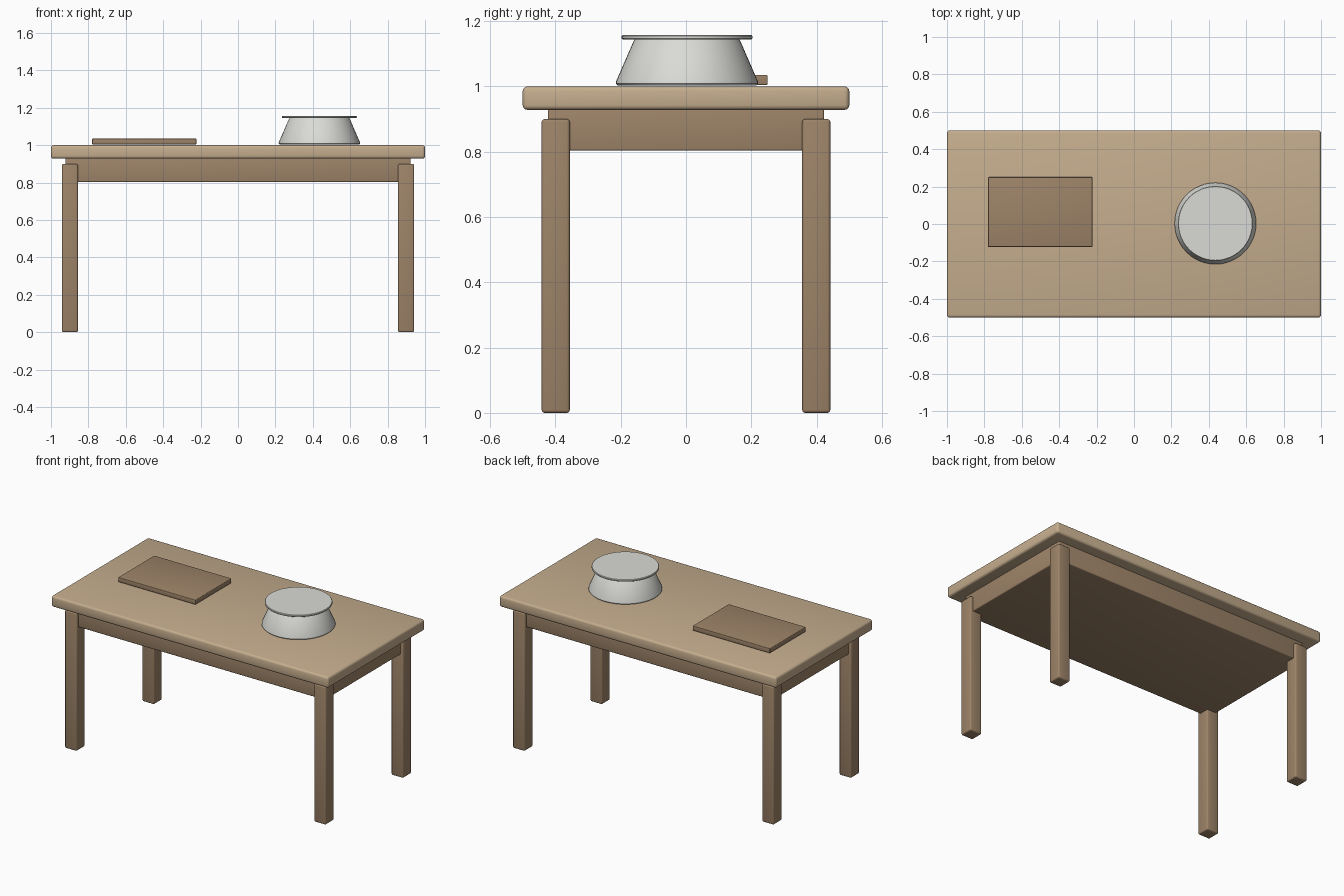
import bpy
import bmesh
import math

if "Cube" in bpy.data.objects:
    bpy.data.objects.remove(bpy.data.objects["Cube"], do_unlink=True)


def make_material(name, rgb):
    mat = bpy.data.materials.new(name)
    mat.use_nodes = True
    colour = (*rgb, 1.0)
    mat.diffuse_color = colour
    mat.node_tree.nodes["Principled BSDF"].inputs["Base Color"].default_value = colour
    return mat


light_wood = make_material("light wood", (0.56, 0.42, 0.27))
dark_wood = make_material("dark wood", (0.34, 0.23, 0.14))
pale_ceramic = make_material("pale ceramic", (0.70, 0.71, 0.67))


def finish(obj, mat):
    obj.data.materials.append(mat)
    bpy.ops.object.select_all(action="DESELECT")
    obj.select_set(True)
    bpy.context.view_layer.objects.active = obj
    bpy.ops.object.shade_smooth_by_angle(angle=math.radians(35))
    return obj


def rounded_box(name, low, high, radius, mat):
    """Box between two corners with softly rounded edges."""
    bpy.ops.mesh.primitive_cube_add(size=1)
    obj = bpy.context.object
    obj.name = name
    for v in obj.data.vertices:
        v.co = [l if c < 0 else h for c, l, h in zip(v.co, low, high)]
    bevel = obj.modifiers.new("rounded edges", "BEVEL")
    bevel.width = radius
    bevel.segments = 3
    bpy.ops.object.modifier_apply(modifier=bevel.name)
    return finish(obj, mat)


def lathe(name, profile, centre, mat, steps=48):
    """Spin a radius/height profile around the vertical axis."""
    bm = bmesh.new()
    verts = [bm.verts.new((r, 0, z)) for r, z in profile]
    edges = [bm.edges.new(pair) for pair in zip(verts, verts[1:])]
    bmesh.ops.spin(bm, geom=verts + edges, cent=(0, 0, 0), axis=(0, 0, 1),
                   angle=math.tau, steps=steps, use_duplicate=False)
    bmesh.ops.remove_doubles(bm, verts=bm.verts, dist=0.0001)
    bmesh.ops.recalc_face_normals(bm, faces=bm.faces)
    mesh = bpy.data.meshes.new(name)
    bm.to_mesh(mesh)
    bm.free()
    obj = bpy.data.objects.new(name, mesh)
    obj.location = centre
    bpy.context.collection.objects.link(obj)
    return finish(obj, mat)


# Table top and the solid block beneath it
rounded_box("table_top", (-1, -0.5, 0.928), (1, 0.5, 1), 0.014, light_wood)
rounded_box("apron", (-0.923, -0.423, 0.803), (0.923, 0.423, 0.932), 0.006, dark_wood)

# Four legs
for side, sx in (("left", 1), ("right", -1)):
    for end, sy in (("front", -1), ("back", 1)):
        xs = sorted((sx * 0.856, sx * 0.942))
        ys = sorted((sy * 0.356, sy * 0.442))
        rounded_box(f"{end}_{side}_leg", (xs[0], ys[0], 0), (xs[1], ys[1], 0.9),
                    0.009, dark_wood)

# Board lying on the table
rounded_box("cutting_board", (-0.78, -0.122, 1.004), (-0.222, 0.25, 1.035), 0.004, dark_wood)

# Tapered pot with a flat lid
pot_centre = (0.435, 0.003, 1)
lathe("pot", [(0, 0.003), (0.212, 0.003), (0.218, 0.009), (0.217, 0.016),
              (0.162, 0.142), (0.158, 0.146), (0, 0.146)], pot_centre, pale_ceramic)
lathe("pot_lid", [(0, 0.144), (0.197, 0.144), (0.2, 0.147), (0.2, 0.154),
                  (0.197, 0.157), (0, 0.157)], pot_centre, pale_ceramic)
